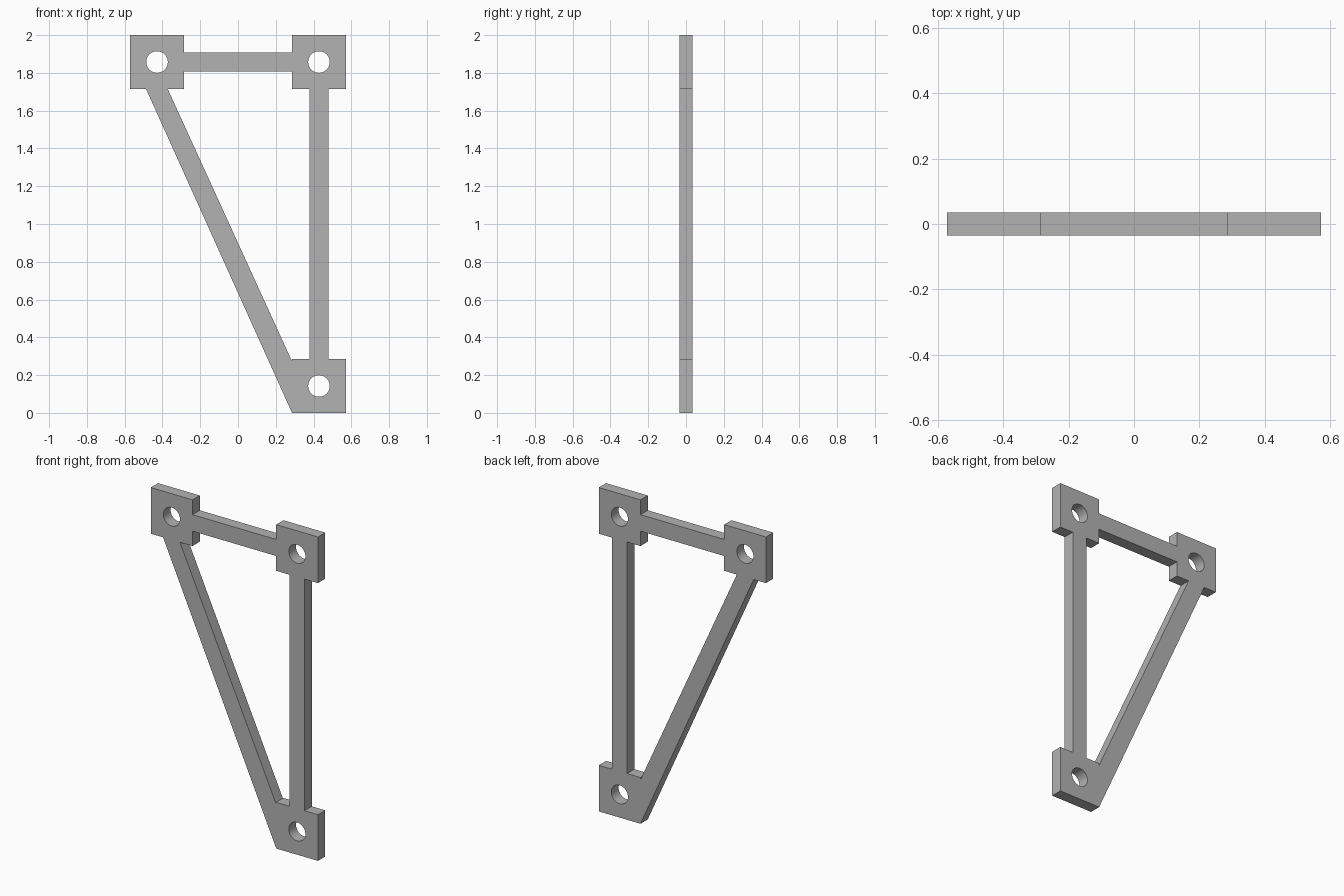
import bpy, bmesh, math

cube = bpy.data.objects.get("Cube")
if cube:
    bpy.data.objects.remove(cube)

grey = bpy.data.materials.new("plain grey")
grey.use_nodes = True
colour = (0.45, 0.45, 0.45, 1)
grey.diffuse_color = colour
grey.node_tree.nodes["Principled BSDF"].inputs["Base Color"].default_value = colour

DEPTH = 0.071          # plate thickness
OUT, IN = 0.571, 0.286  # outer and inner edges of the corner pads
PAD = OUT - IN
TOP = 2.0
MID = (OUT + IN) / 2    # pad and hole centres
HALF = 0.051            # half width of the straight bars
HOLE = 0.057
LOW = TOP - PAD         # underside of the upper pads
BAR = TOP - PAD / 2     # centre height of the top bar

# Outer outline: pads, top bar, right edge and sloping brace
outer = [
    (-OUT, LOW), (-OUT, TOP), (-IN, TOP), (-IN, BAR + HALF),
    (IN, BAR + HALF), (IN, TOP), (OUT, TOP), (OUT, LOW),
    (MID + HALF, LOW), (MID + HALF, PAD), (OUT, PAD), (OUT, 0),
    (IN, 0), (-0.487, LOW),
]
# Triangular opening between the bars
opening = [
    (-0.372, LOW), (-IN, LOW), (-IN, BAR - HALF), (IN, BAR - HALF),
    (IN, LOW), (MID - HALF, LOW), (MID - HALF, PAD), (IN, PAD), (IN, PAD - 0.012),
]


def circle(cx, cz, sides=40):
    return [(cx + HOLE * math.cos(math.tau * i / sides),
             cz + HOLE * math.sin(math.tau * i / sides)) for i in range(sides)]


# Bolt hole in each corner pad
holes = [circle(-MID, BAR), circle(MID, BAR), circle(MID, PAD / 2)]

# Fill between the loops and extrude to a solid plate
bm = bmesh.new()
for loop in [outer, opening] + holes:
    verts = [bm.verts.new((x, -DEPTH / 2, z)) for x, z in loop]
    for a, b in zip(verts, verts[1:] + verts[:1]):
        bm.edges.new((a, b))
bmesh.ops.triangle_fill(bm, edges=bm.edges[:], use_beauty=True, normal=(0, -1, 0))
back = bmesh.ops.extrude_face_region(bm, geom=bm.faces[:], use_keep_orig=True)
bmesh.ops.translate(bm, vec=(0, DEPTH, 0),
                    verts=[g for g in back["geom"] if isinstance(g, bmesh.types.BMVert)])
bmesh.ops.recalc_face_normals(bm, faces=bm.faces[:])

mesh = bpy.data.meshes.new("bracket_frame")
bm.to_mesh(mesh)
bm.free()
mesh.materials.append(grey)
frame = bpy.data.objects.new("bracket_frame", mesh)
bpy.context.collection.objects.link(frame)

# Smooth the hole walls, keep the edges sharp
bpy.context.view_layer.objects.active = frame
frame.select_set(True)
bpy.ops.object.shade_smooth_by_angle(angle=math.radians(30))
